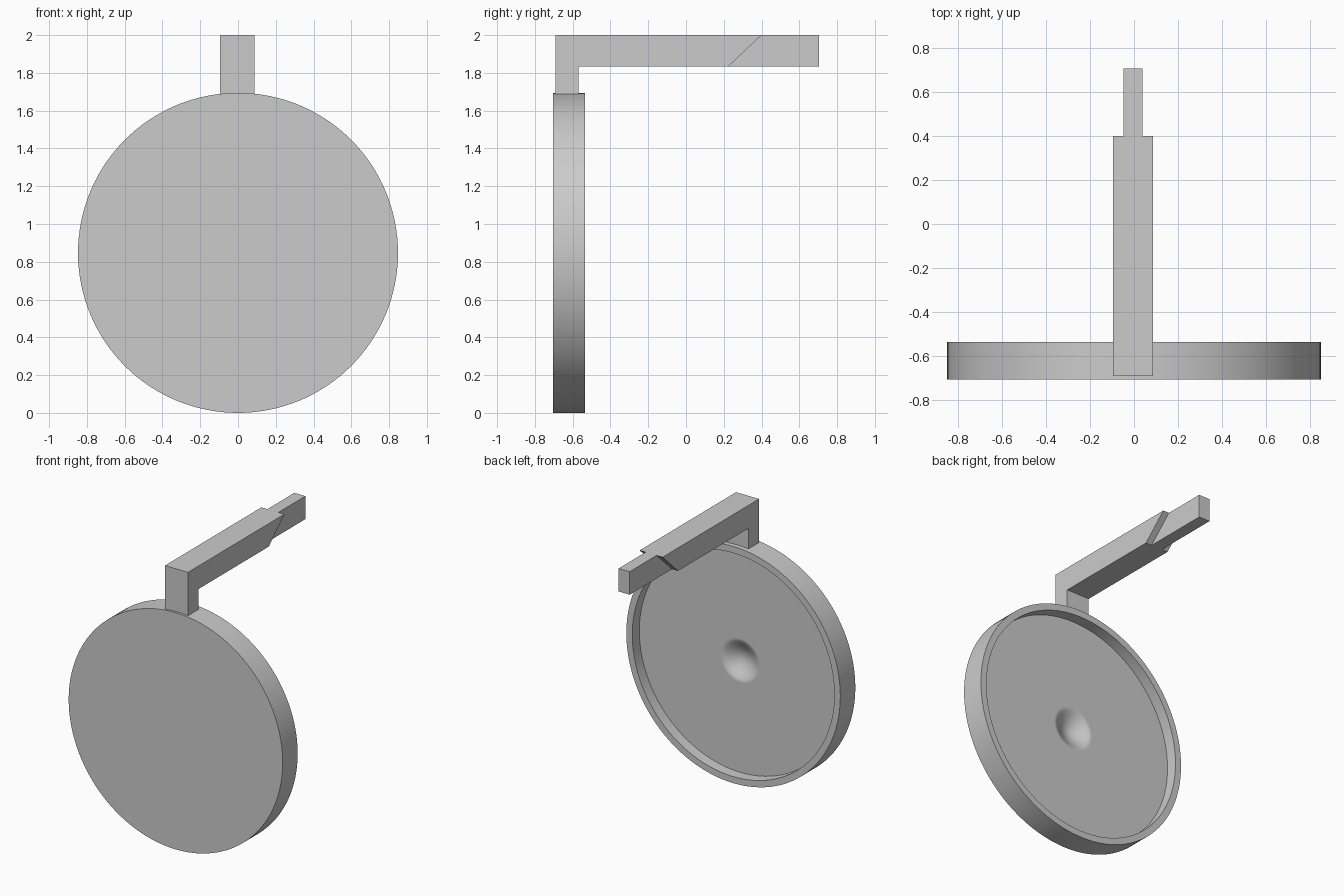
import bpy, bmesh, math
from mathutils import Matrix

default = bpy.data.objects.get("Cube")
if default:
    bpy.data.objects.remove(default, do_unlink=True)

RADIUS = 0.847
FRONT, BACK, FLOOR = -0.705, -0.535, -0.615
ARM_X = -0.004


def finish(bm, name):
    bmesh.ops.recalc_face_normals(bm, faces=bm.faces[:])
    mesh = bpy.data.meshes.new(name)
    bm.to_mesh(mesh)
    bm.free()
    obj = bpy.data.objects.new(name, mesh)
    bpy.context.collection.objects.link(obj)
    return obj


def lathe(name, profile, centre_z, steps=128):
    """Spin (radius, y) points around a horizontal axis along y."""
    bm = bmesh.new()
    verts = [bm.verts.new((r, y, 0)) for r, y in profile]
    edges = [bm.edges.new(pair) for pair in zip(verts, verts[1:])]
    bmesh.ops.spin(bm, geom=verts + edges, cent=(0, 0, 0), axis=(0, 1, 0),
                   angle=math.tau, steps=steps, use_duplicate=False)
    bmesh.ops.remove_doubles(bm, verts=bm.verts[:], dist=0.0005)
    bmesh.ops.transform(bm, matrix=Matrix.Translation((0, 0, centre_z)), verts=bm.verts[:])
    return finish(bm, name)


def side_extrude(name, outline, width):
    """Extrude a (y, z) outline across x."""
    bm = bmesh.new()
    face = bm.faces.new([bm.verts.new((ARM_X - width / 2, y, z)) for y, z in outline])
    grown = bmesh.ops.extrude_face_region(bm, geom=[face])["geom"]
    moved = [v for v in grown if isinstance(v, bmesh.types.BMVert)]
    bmesh.ops.translate(bm, vec=(width, 0, 0), verts=moved)
    return finish(bm, name)


# Round dish: flat front, raised rim and recessed back with a central dimple
dimple_radius, dimple_depth, rings = 0.15, 0.06, 14
dimple = [(dimple_radius * t, FLOOR - dimple_depth * (1 - t * t) ** 1.5)
          for t in (i / rings for i in range(rings + 1))]
profile = [(0, FRONT), (RADIUS, FRONT), (RADIUS, BACK), (0.80, BACK),
           (0.80, FLOOR), (0.16, FLOOR)] + dimple[::-1]
dish = lathe("round_dish", profile, RADIUS)
bpy.context.view_layer.objects.active = dish
dish.select_set(True)
bpy.ops.object.shade_smooth_by_angle(angle=math.radians(30))

# Bent arm: post on top of the dish, turning back to a slanted end
side_extrude("bent_arm", [(-0.69, 1.675), (-0.57, 1.675), (-0.57, 1.835),
                          (0.225, 1.835), (0.4, 2.0), (-0.69, 2.0)], 0.182)

# Narrow tongue emerging from the slanted end
side_extrude("arm_tongue", [(0.2, 1.835), (0.705, 1.835), (0.705, 2.0), (0.2, 2.0)], 0.087)
